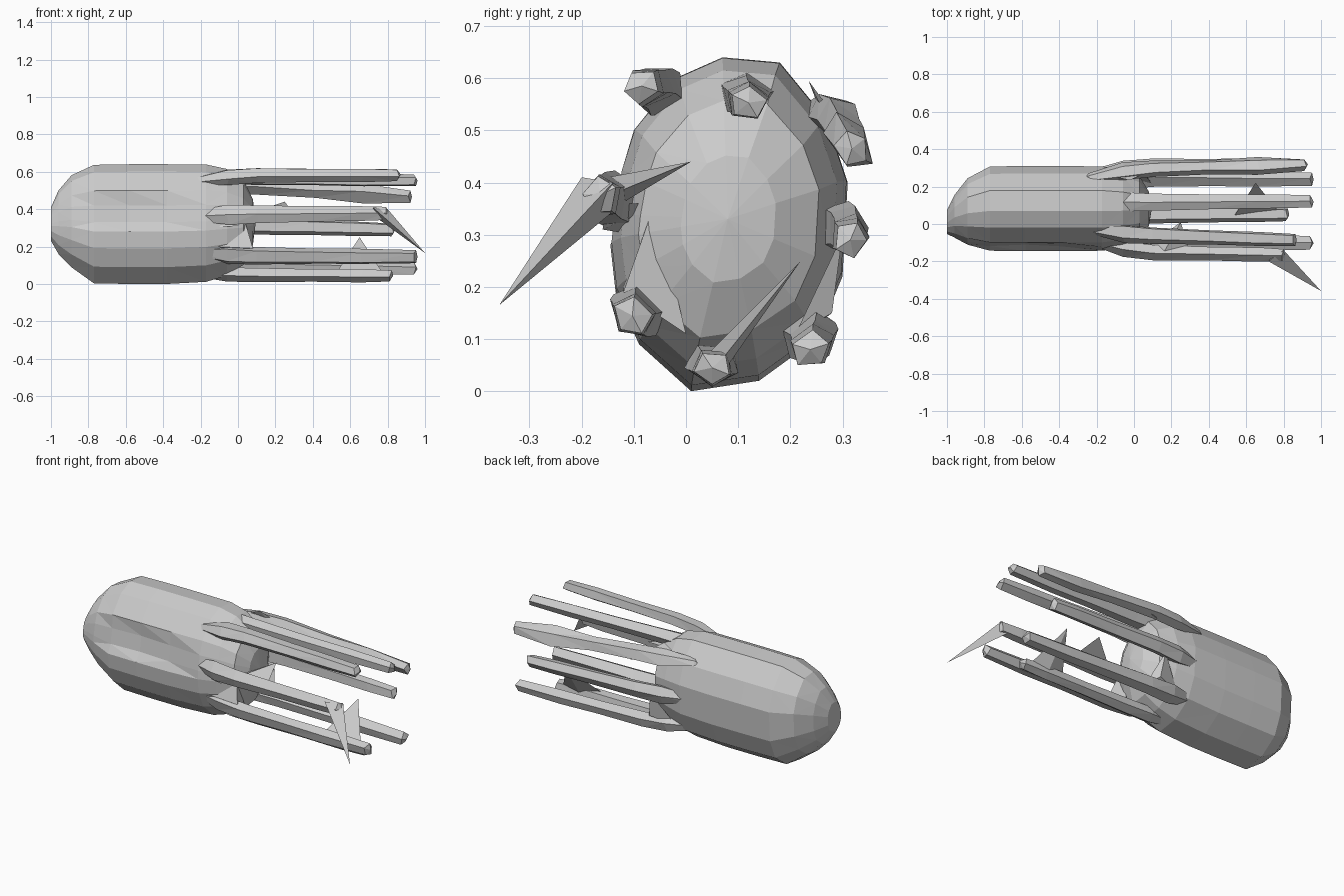
import bpy, bmesh
from mathutils import Vector

cube = bpy.data.objects.get("Cube")
if cube:
    bpy.data.objects.remove(cube)

grey = bpy.data.materials.new("plain grey")
grey.use_nodes = True
colour = (0.6, 0.6, 0.6, 1)
grey.diffuse_color = colour
grey.node_tree.nodes["Principled BSDF"].inputs["Base Color"].default_value = colour


def finish(name, bm):
    bmesh.ops.triangulate(bm, faces=[f for f in bm.faces if len(f.verts) > 3])
    bmesh.ops.recalc_face_normals(bm, faces=bm.faces)
    mesh = bpy.data.meshes.new(name)
    bm.to_mesh(mesh)
    bm.free()
    mesh.materials.append(grey)
    ob = bpy.data.objects.new(name, mesh)
    bpy.context.collection.objects.link(ob)
    return ob


def loft(name, rings, start, end):
    """Skin a list of point rings and close both ends to a point."""
    bm = bmesh.new()
    rows = [[bm.verts.new(p) for p in ring] for ring in rings]
    n = len(rows[0])
    for a, b in zip(rows, rows[1:]):
        for i in range(n):
            j = (i + 1) % n
            bm.faces.new((a[i], a[j], b[j], b[i]))
    for row, tip in ((rows[0], start), (rows[-1], end)):
        v = bm.verts.new(tip)
        for i in range(n):
            bm.faces.new((row[i], row[(i + 1) % n], v))
    return finish(name, bm)


# Mantle: one irregular cross-section (y, z), scaled along x
section = [(-.1, .5), (-.125, .42), (-.14, .33), (-.145, .28), (-.135, .19),
           (-.09, .09), (.01, 0), (.14, .02), (.25, .1), (.3, .22), (.31, .4),
           (.27, .52), (.18, .63), (.07, .64), (-.02, .6)]
# x, centre y, centre z, scale y, scale z, depth of the hollow in the front
stations = [(-1, .01, .32, .28, .28, 0), (-.96, .04, .33, .5, .53, 0),
            (-.89, .065, .335, .78, .77, 0), (-.77, .08, .32, .99, .99, .02),
            (-.58, .08, .32, 1, 1, .03), (-.38, .08, .32, 1, 1, .02),
            (-.17, .08, .325, .99, .98, 0), (-.06, .08, .33, .91, .89, 0),
            (.03, .08, .33, .76, .71, 0), (.08, .08, .33, .4, .38, 0)]
rings = []
for x, cy, cz, sy, sz, dent in stations:
    ring = []
    for k, (y, z) in enumerate(section):
        inward = dent if k in (1, 2) else 0
        ring.append((x, cy + (y - .08) * sy + inward, cz + (z - .32) * sz))
    rings.append(ring)
loft("mantle", rings, (-1, .01, .32), (.095, .08, .33))


def arm(name, root, middle, tip, end, size=.042, flat=1.0):
    """Five-sided arm, running from a broad root buried in the mantle."""
    hub = Vector((.08, .32))
    root, middle, tip = Vector(root), Vector(middle), Vector(tip)
    path = [(-.24, root, .4, .6), (-.06, root.lerp(middle, .7), .95, 1.3),
            (.1, middle, .95, 1.15), (.4, middle.lerp(tip, .4), .85, 1.0),
            (.66, middle.lerp(tip, .75), .9, .95 * flat),
            (end - .02, tip, .75, .85)]
    # unit outline as (outward, sideways)
    outline = [(1, .1), (.3, .95), (-.85, .65), (-.8, -.6), (.35, -.95)]
    rows = []
    for x, c, r, w in path:
        out = (c - hub).normalized()
        side = Vector((-out.y, out.x))
        rows.append([(x + .012 * (k % 2), *(c + out * (u * r * size) + side * (v * w * size)))
                     for k, (u, v) in enumerate(outline)])
    return loft(name, rows, (-.26, *root), (end, *tip))


arm("upper_front_arm", (-.03, .55), (-.06, .585), (-.085, .585), .87)
arm("top_arm", (.12, .58), (.115, .565), (.12, .553), .96)
arm("upper_back_arm", (.25, .535), (.298, .52), (.318, .465), .93, .042, 1.6)
arm("middle_back_arm", (.27, .32), (.31, .31), (.315, .29), .84)
arm("lower_back_arm", (.21, .13), (.245, .1), (.238, .08), .96, .045)
arm("bottom_arm", (.05, .06), (.05, .05), (.05, .045), .83)
arm("lower_front_arm", (-.06, .17), (-.1, .15), (-.103, .145), .96, .046)
arm("middle_front_arm", (-.09, .36), (-.152, .37), (-.165, .375), .81, .044)


def spike(name, base, tip):
    """Thin pointed sliver with a three-cornered base."""
    bm = bmesh.new()
    v = [bm.verts.new(p) for p in base]
    t = bm.verts.new(tip)
    bm.faces.new(v)
    for i in range(3):
        bm.faces.new((v[i], v[(i + 1) % 3], t))
    return finish(name, bm)


# Bent end and thin fins on the arms
spike("bent_arm_end", [(.72, -.2, .41), (.8, -.14, .4), (.76, -.145, .34)],
      (1, -.358, .165))
spike("front_fin", [(.04, -.14, .35), (.3, -.16, .37), (.16, -.15, .41)],
      (.25, .01, .44))
spike("bottom_fin", [(.52, .02, .05), (.78, .06, .05), (.66, .06, .02)],
      (.65, .22, .25))

# Webs tying the arms to the mantle
spike("back_web", [(-.15, .26, .53), (.15, .32, .48), (.05, .29, .48)],
      (-.02, .235, .595))
spike("front_web", [(-.2, -.1, .3), (.0, -.16, .31), (.05, -.15, .36)],
      (-.02, -.05, .36))
spike("lower_front_web", [(-.12, -.12, .2), (.08, -.12, .19), (.05, 0, .11)],
      (.03, -.06, .36))
spike("lower_back_web", [(-.1, .24, .12), (.1, .21, .11), (.05, .28, .15)],
      (.03, .3, .3))
